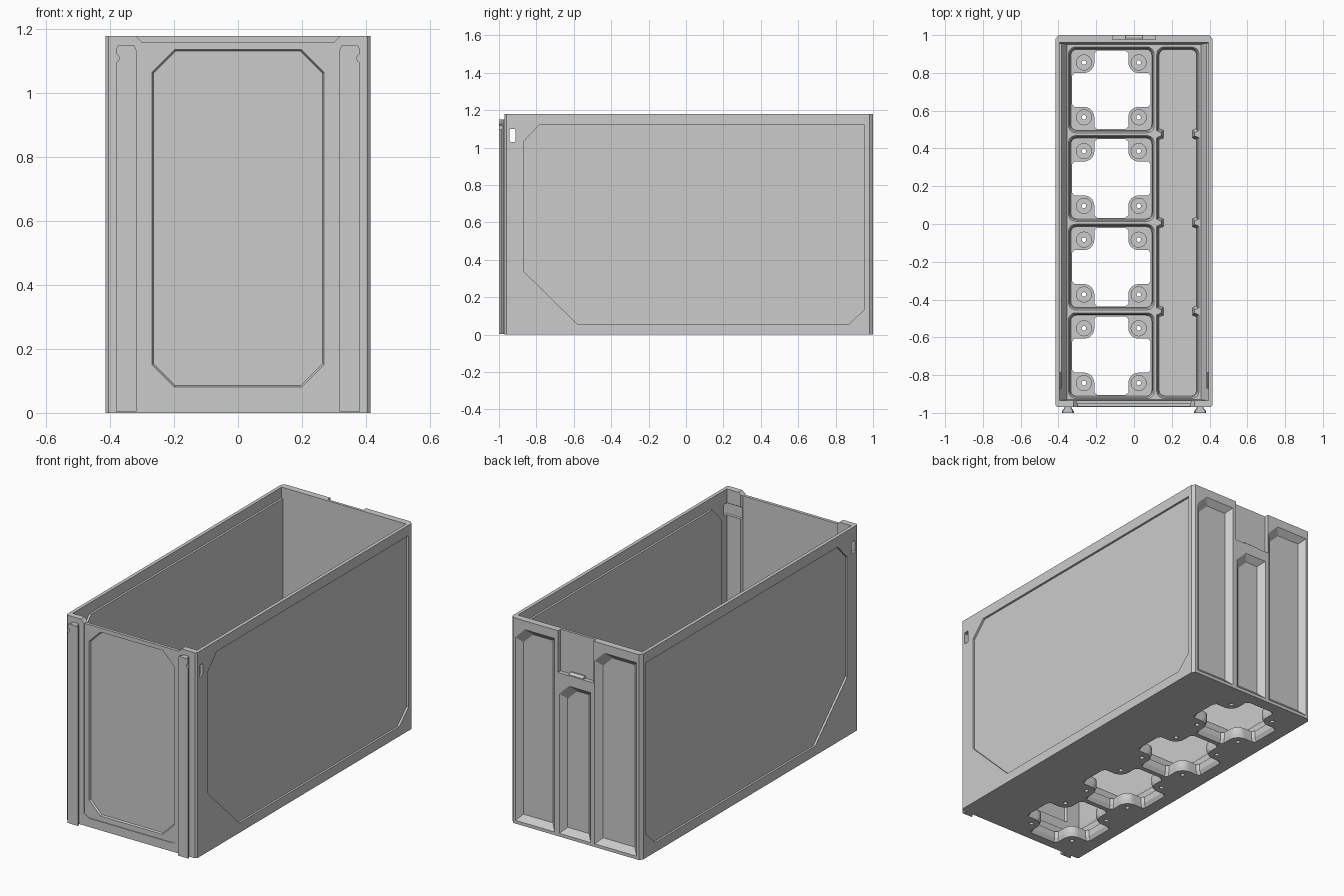
import bpy, bmesh
from math import sin, cos, pi

if "Cube" in bpy.data.objects:
    bpy.data.objects.remove(bpy.data.objects["Cube"])

AXES = {'x': lambda u, v, w: (w, u, v), 'y': lambda u, v, w: (u, w, v), 'z': lambda u, v, w: (u, v, w)}


def mesh_object(name, solids):
    """Each solid is (axis, [(outline, level), ...]) lofted between outlines and capped."""
    bm = bmesh.new()
    for axis, layers in solids:
        rings = [[bm.verts.new(AXES[axis](u, v, w)) for u, v in outline] for outline, w in layers]
        n = len(rings[0])
        for a, b in zip(rings, rings[1:]):
            for i in range(n):
                bm.faces.new((a[i], a[(i + 1) % n], b[(i + 1) % n], b[i]))
        bm.faces.new(rings[0])
        bm.faces.new(rings[-1])
    bmesh.ops.recalc_face_normals(bm, faces=bm.faces[:])
    me = bpy.data.meshes.new(name)
    bm.to_mesh(me)
    bm.free()
    ob = bpy.data.objects.new(name, me)
    bpy.context.collection.objects.link(ob)
    return ob


def cut(target, solids):
    cutter = mesh_object("cutter", solids)
    cutter.hide_render = True
    mod = target.modifiers.new("cut", 'BOOLEAN')
    mod.operation, mod.solver, mod.object = 'DIFFERENCE', 'EXACT', cutter
    bpy.context.view_layer.objects.active = target
    bpy.ops.object.modifier_apply(modifier=mod.name)
    bpy.data.objects.remove(cutter)


def rect(u0, u1, v0, v1):
    return [(u0, v0), (u1, v0), (u1, v1), (u0, v1)]


def octagon(u0, u1, v0, v1, c):
    return [(u0 + c, v0), (u1 - c, v0), (u1, v0 + c), (u1, v1 - c),
            (u1 - c, v1), (u0 + c, v1), (u0, v1 - c), (u0, v0 + c)]


def rounded(cx, cy, hx, hy, r, n=5):
    out = []
    for q, (sx, sy) in enumerate(((1, 1), (-1, 1), (-1, -1), (1, -1))):
        for k in range(n + 1):
            a = (q + k / n) * pi / 2
            out.append((cx + sx * (hx - r) + r * cos(a), cy + sy * (hy - r) + r * sin(a)))
    return out


def circle(cx, cy, r, n=24):
    return [(cx + r * cos(2 * pi * k / n), cy + r * sin(2 * pi * k / n)) for k in range(n)]


def cross(cx, cy, s=1.0):
    """Square opening with a rounded pad left standing in each corner."""
    quad = [(.208, .075), (.195, .09)]
    quad += [(.145 + .055 * cos(a), .145 + .055 * sin(a)) for a in (-pi / 2 - k * pi / 16 for k in range(9))]
    quad += [(.09, .195), (.075, .208)]
    out = []
    for q in range(4):
        c, d = cos(q * pi / 2), sin(q * pi / 2)
        out += [(cx + s * (x * c - y * d), cy + s * (x * d + y * c)) for x, y in quad]
    return out


# Outer shell with chamfered vertical edges
body = mesh_object("bin_body", [('z', [(
    [(-.405, -.97), (.405, -.97), (.415, -.96), (.415, .98), (.4, 1), (-.4, 1), (-.415, .98), (-.415, -.96)], z)
    for z in (0, 1.18)][:])])

# Interior, sloping in at the floor; thinner front wall between the corner columns
FLOOR, PAD = .112, .06
cut(body, [('z', [(rect(-.355, .355, -.93, .95), FLOOR),
                  (rect(-.395, .395, -.935, .961), FLOOR + .06),
                  (rect(-.395, .395, -.935, .961), 1.3)])])
cut(body, [('z', [([(-.3, -.948), (.3, -.948), (.31, -.93), (.31, -.9), (-.31, -.9), (-.31, -.93)], z)
                  for z in (.175, 1.3)])])

# Four grid sockets and the long half-width socket
CX = -.12
CELLS = [.71 - .469 * i for i in range(4)]


def socket(cx, cy, hx, hy):
    return ('z', [(rounded(cx, cy, hx - .014, hy - .014, .03), PAD),
                  (rounded(cx, cy, hx - .014, hy - .014, .03), PAD + .012),
                  (rounded(cx, cy, hx - .009, hy - .009, .035), PAD + .02),
                  (rounded(cx, cy, hx - .009, hy - .009, .035), PAD + .036),
                  (rounded(cx, cy, hx + .004, hy + .004, .04), FLOOR + .01)])


cut(body, [socket(CX, cy, .228, .228) for cy in CELLS] + [socket(.232, .0065, .113, .931)])

# Cross-shaped floor openings, chamfered below, then magnet and screw holes
cut(body, [('z', [(cross(CX, cy, 1.09), -.01), (cross(CX, cy), .022), (cross(CX, cy), .2)]) for cy in CELLS])
holes = []
for cy in CELLS:
    for sx in (-.145, .145):
        for sy in (-.145, .145):
            x, y = CX + sx, cy + sy
            holes.append(('z', [(circle(x, y, .012), -.01), (circle(x, y, .012), .04),
                                (circle(x, y, .04), .04), (circle(x, y, .04), .1)]))
cut(body, holes)

# Recessed side panels with the sheet standing proud inside
SIDE = [(-.87, .34), (-.58, .055), (.87, .055), (.955, .135), (.955, 1.12), (-.785, 1.12), (-.87, 1.03)]
cut(body, [('x', [(SIDE, s * .403), (SIDE, s * .45)]) for s in (-1, 1)])
for s, side in ((-1, "left"), (1, "right")):
    mesh_object("inner_panel_" + side, [('x', [(SIDE, s * .383), (SIDE, s * .4)])])

# Slots through both side walls
slot = octagon(-.943, -.911, 1.03, 1.1, .005)
cut(body, [('x', [(slot, s * .3), (slot, s * .5)]) for s in (-1, 1)])

# Front panel: lowered rim, shallow field, deeper octagon
rim = [(-.3, 1.16), (.3, 1.16), (.34, 1.2), (-.34, 1.2)]
cut(body, [('y', [(rim, -1.1), (rim, -.9)])])
field = [(-.27, .05), (.27, .05), (.3, .07), (.3, 1.17), (-.3, 1.17), (-.3, .07)]
cut(body, [('y', [(field, -1.0), (field, -.966)])])
cut(body, [('y', [(octagon(-.276, .276, .074, 1.143, .073), -.98),
                  (octagon(-.265, .265, .085, 1.132, .07), -.956)])])


# Back grip channels with sloping sides and one clipped upper corner
def channel(x0, x1, z0, z1, c=.06):
    def outline(i):
        return [(x0 + i, z0 + i), (x1 - i, z0 + i), (x1 - i, z1 - i - c), (x1 - i - c, z1 - i), (x0 + i, z1 - i)]
    return ('y', [(outline(-.01), 1.01), (outline(.032), .969)])


cut(body, [channel(.135, .385, .018, 1.13), channel(-.095, .105, .018, .88), channel(-.385, -.12, .018, 1.13)])

# Latch notch in the back rim, with a small lip under it
notch = rect(-.113, .113, .94, 1.3)
cut(body, [('y', [(notch, .976), (notch, 1.1)])])
mesh_object("latch_lip", [('x', [([(.97, .935), (.998, .935), (.998, .945), (.985, .955), (.97, .955)], x)
                                 for x in (-.045, .045)])])

# Divider stubs along the long socket
for i in range(3):
    y = (CELLS[i] + CELLS[i + 1]) / 2
    for x0, x1, side in ((.118, .156, "inner"), (.346, .308, "outer")):
        mesh_object("divider_stub_%s_%d" % (side, i), [('z', [
            ([(x0, y - .035), (x1, y - .022), (x1, y + .022), (x0, y + .035)], PAD - .005),
            ([(x0, y - .02), (x1 - (x1 - x0) * .3, y - .008),
              (x1 - (x1 - x0) * .3, y + .008), (x0, y + .02)], FLOOR)])])

# Dovetail rails on the front with a chamfered top and a detent dent
for s, side in ((-1, "left"), (1, "right")):
    def rail(g):
        return [(s * .35 + u * g, v) for u, v in
                ((-.019, -.965), (.019, -.965), (.019, -.976), (.032, -.99), (.032, -1), (-.032, -1), (-.032, -.99), (-.019, -.976))]
    ob = mesh_object("front_rail_" + side, [('z', [(rail(1), .004), (rail(1), 1.135), (rail(.8), 1.15)])])
    dent = circle(s * .386, 1.11, .014, 16)
    cut(ob, [('y', [(dent, -1.1), (dent, -.975)])])
